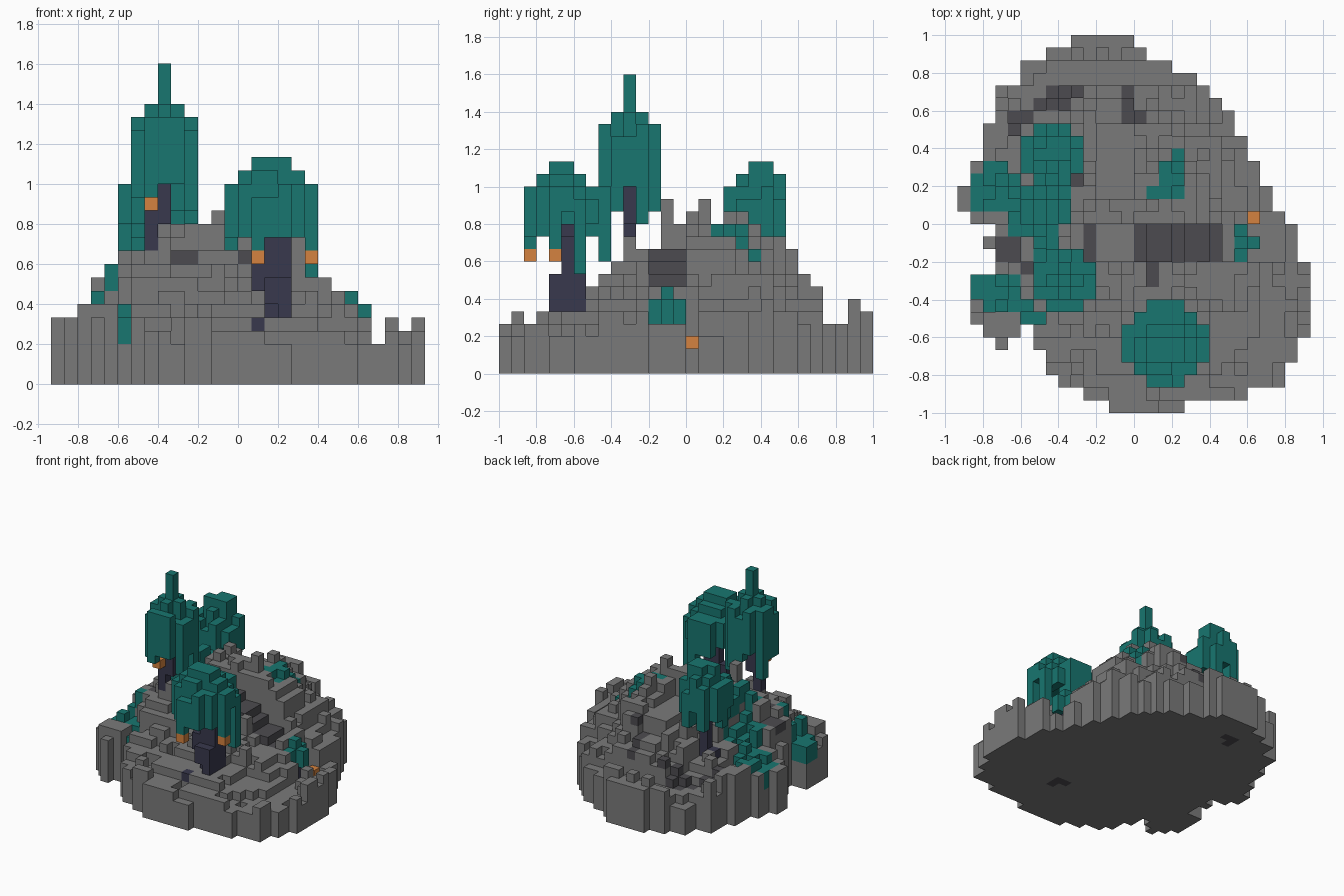
import bpy, bmesh, math, random

rng = random.Random(7)
if "Cube" in bpy.data.objects:
    bpy.data.objects.remove(bpy.data.objects["Cube"], do_unlink=True)

UNIT = 1 / 15            # edge of one block
HALF_X, HALF_Y = 14, 15  # blocks from the corner to the centre


def material(name, *rgb):
    mat = bpy.data.materials.new(name)
    mat.use_nodes = True
    mat.diffuse_color = (*rgb, 1)
    mat.node_tree.nodes["Principled BSDF"].inputs["Base Color"].default_value = (*rgb, 1)
    return mat


stone = material("stone grey", .195, .195, .195)
slate = material("dark slate", .073, .071, .08)
leaf = material("teal leaf", .009, .18, .16)
bark = material("dark bark", .04, .04, .075)
fruit = material("orange fruit", .66, .225, .05)

SIDES = {
    (1, 0, 0): ((1, 0, 0), (1, 1, 0), (1, 1, 1), (1, 0, 1)),
    (-1, 0, 0): ((0, 0, 0), (0, 0, 1), (0, 1, 1), (0, 1, 0)),
    (0, 1, 0): ((0, 1, 0), (0, 1, 1), (1, 1, 1), (1, 1, 0)),
    (0, -1, 0): ((0, 0, 0), (1, 0, 0), (1, 0, 1), (0, 0, 1)),
    (0, 0, 1): ((0, 0, 1), (1, 0, 1), (1, 1, 1), (0, 1, 1)),
    (0, 0, -1): ((0, 0, 0), (0, 1, 0), (1, 1, 0), (1, 0, 0)),
}


def build(name, blocks, mats):
    """Turn a dict of block -> material slot into a mesh of its outer faces."""
    bm = bmesh.new()
    corners = {}

    def corner(p):
        if p not in corners:
            x, y, z = p
            corners[p] = bm.verts.new(((x - HALF_X) * UNIT, (y - HALF_Y) * UNIT, z * UNIT))
        return corners[p]

    for (i, j, k), slot in blocks.items():
        for (a, b, c), quad in SIDES.items():
            if (i + a, j + b, k + c) not in blocks:
                face = bm.faces.new([corner((i + x, j + y, k + z)) for x, y, z in quad])
                face.material_index = slot
    mesh = bpy.data.meshes.new(name)
    bm.to_mesh(mesh)
    bm.free()
    for mat in mats:
        mesh.materials.append(mat)
    obj = bpy.data.objects.new(name, mesh)
    bpy.context.collection.objects.link(obj)


def box(i0, i1, j0, j1, k0, k1):
    """Blocks of a cuboid, both ends included."""
    return {(i, j, k): 0 for i in range(i0, i1 + 1)
            for j in range(j0, j1 + 1) for k in range(k0, k1 + 1)}


def inside(i, j, rects):
    return any(a <= i <= b and c <= j <= d for a, b, c, d in rects)


# Island outline: first and last-plus-one column of each row, front to back
outline = [(12, 18), (10, 23), (8, 26), (7, 26), (7, 27), (6, 27), (2, 28), (1, 28),
           (1, 28), (1, 28), (1, 28), (3, 28), (3, 27), (2, 27), (3, 27), (1, 26),
           (0, 25), (0, 25), (1, 24), (1, 24), (2, 23), (2, 23), (2, 22), (3, 22),
           (3, 21), (3, 20), (5, 19), (5, 17), (7, 15), (9, 14)]

# Greatest rock height of each column and each row
column_cap = [5, 5, 6, 8, 9, 10, 12, 12, 14, 13, 13, 12, 13, 14, 14, 14, 13, 12, 12,
              11, 10, 8, 6, 5, 3, 5, 4, 5]
row_cap = [4, 6, 4, 5, 5, 5, 6, 7, 9, 11, 12, 12, 10, 14, 12, 13, 14, 14, 13, 13,
           13, 13, 12, 10, 8, 7, 4, 4, 6, 5]

# Rock heights at landmarks, blended in between
landmarks = [(15, 1, 3.5), (9, 3, 3.5), (22, 3, 3), (26, 6, 3), (27, 9, 4.5), (25, 8, 3),
             (16, 5, 5), (20, 6, 4), (11, 6, 5), (12, 9, 8), (16, 9, 7), (20, 10, 6),
             (7, 9, 9), (7, 11, 11), (10, 10, 8), (13, 16, 13), (10, 18, 13),
             (15, 16, 13), (15, 19, 13), (10, 21, 9), (15, 22, 11), (18, 16, 11),
             (21, 16, 6), (12, 20, 9), (17, 17, 12), (22, 19, 5), (19, 20, 8), (20, 23, 4),
             (17, 24, 6), (13, 24, 8), (12, 28, 5), (9, 25, 6), (6, 25, 4), (5, 27, 3),
             (17, 26, 4), (7, 20, 6), (4, 20, 5), (1, 16, 5), (5, 16, 6), (2, 9, 4.5),
             (4, 11, 9), (5, 7, 5), (9, 16, 12), (8, 13, 14), (3, 6, 6), (10, 15, 12),
             (7, 5, 6), (17, 19, 11)]

path = [(9, 20, 12, 14)]
plateau = [(11, 13, 17, 22)]
clearing = [(22, 25, 12, 15)]
slate_patches = [(14, 20, 12, 14), (10, 10, 13, 14), (9, 10, 12, 12), (6, 8, 24, 24),
                 (7, 9, 25, 25), (5, 5, 23, 23), (13, 13, 24, 25), (13, 14, 23, 23),
                 (4, 4, 22, 23), (3, 4, 12, 13), (5, 5, 11, 11), (15, 15, 10, 11),
                 (9, 9, 18, 18)]
under_patches = [(17, 18, 7, 7), (18, 18, 6, 6), (9, 10, 26, 26), (9, 9, 25, 25)]
moss_patches = [(1, 4, 16, 18), (4, 7, 14, 17), (8, 8, 15, 17), (2, 3, 18, 19),
                (1, 4, 9, 10), (2, 5, 8, 8), (5, 5, 6, 7), (6, 6, 7, 7), (6, 7, 12, 13),
                (15, 17, 17, 17), (16, 17, 18, 19), (17, 17, 20, 20)]


def rock_height(i, j):
    if inside(i, j, path):
        height = 14 if (i, j) == (8, 13) else 10 - .65 * (i - 14)
        return min(10, round(height))
    if inside(i, j, plateau):
        return 10
    if inside(i, j, clearing):
        return 2
    total = weight = 0
    for a, b, h in landmarks:
        w = 1 / (math.hypot(i - a, j - b) + .2) ** 3
        total += w * h
        weight += w
    lift = rng.choice((-.7, 0, 0, 0, 0, .4, 1))
    return max(2, round(total / weight + lift))


# Rock island with slate and moss painted by region
island = {}
cells = [(i, j) for j, (a, b) in enumerate(outline) for i in range(a, b)]
cells = [c for c in cells if c != (5, 6)] + [(3, 5)]
for i, j in cells:
    top = min(rock_height(i, j), column_cap[i], row_cap[j])
    mossy = inside(i, j, moss_patches)
    for k in range(top):
        slot = 0
        if mossy and k >= top - 2:
            slot = 2
        elif k == top - 1 and inside(i, j, slate_patches):
            slot = 1
        elif k == 0 and inside(i, j, under_patches):
            slot = 1
        island[i, j, k] = slot
build("rock_island", island, [stone, slate, leaf])


def canopy(name, ci, cj, lean, steps, low, high):
    """Stepped leaf crown; steps pair a radius with a top, the rim hangs to low."""
    blocks = {}
    limit = steps[-1][0]
    reach = math.ceil(limit)
    for i in range(-reach, reach + 1):
        for j in range(-reach, reach + 1):
            r = math.hypot(i, j)
            if r > limit:
                continue
            peak = math.hypot(i, j - lean)
            top = next((t for span, t in steps if peak <= span), steps[-1][1])
            base = high
            if r > limit - 1.1:
                base = rng.randint(low, high)
                top -= rng.choice((0, 0, 1))
            for k in range(base, top):
                blocks[ci + i, cj + j, k] = 0
    build(name, blocks, [leaf])


canopy("tall_tree_canopy", 8, 10, 0, [(.5, 24), (1.1, 21), (2.3, 20)], 14, 15)
canopy("front_tree_canopy", 16, 5, -.5, [(1.2, 17), (2.3, 16), (3.2, 15)], 11, 13)
canopy("back_tree_canopy", 7, 20, .5, [(1.2, 17), (1.6, 16), (2.3, 15)], 10, 12)

# Low crown of the small tree
build("small_tree_canopy", box(21, 23, 13, 13, 4, 5) | box(22, 22, 12, 14, 4, 5)
      | box(22, 22, 13, 13, 6, 6), [leaf])

# Trunks
build("tall_tree_trunk", box(7, 7, 10, 10, 8, 14) | box(8, 8, 10, 10, 12, 16), [bark])
build("front_tree_trunk", box(16, 16, 4, 6, 6, 7) | box(17, 17, 4, 6, 4, 7)
      | box(16, 16, 5, 5, 4, 11) | box(17, 17, 5, 5, 8, 10) | box(15, 15, 5, 5, 7, 8)
      | box(15, 15, 3, 4, 4, 4), [bark])
build("back_tree_trunk", box(7, 7, 20, 20, 4, 12) | box(6, 6, 20, 20, 4, 6), [bark])
build("small_tree_trunk", box(22, 22, 13, 13, 2, 3), [bark])

# Hanging and fallen fruit
for name, spot in {"front_fruit": (15, 2, 9), "side_fruit": (19, 4, 9),
                   "tall_tree_fruit": (7, 9, 13), "fallen_fruit": (23, 15, 2)}.items():
    build(name, {spot: 0}, [fruit])

# Leaf strands the fruit hangs from, and longer trailing strands
build("leaf_strands", box(15, 15, 2, 2, 10, 13) | box(19, 19, 4, 4, 10, 13)
      | box(19, 19, 6, 6, 8, 13) | box(13, 13, 5, 5, 10, 13) | box(17, 17, 8, 8, 9, 14)
      | box(10, 10, 9, 9, 13, 16) | box(10, 10, 11, 11, 12, 16)
      | box(9, 9, 12, 12, 13, 16) | box(6, 6, 11, 11, 12, 16)
      | box(5, 5, 20, 20, 10, 13), [leaf])
